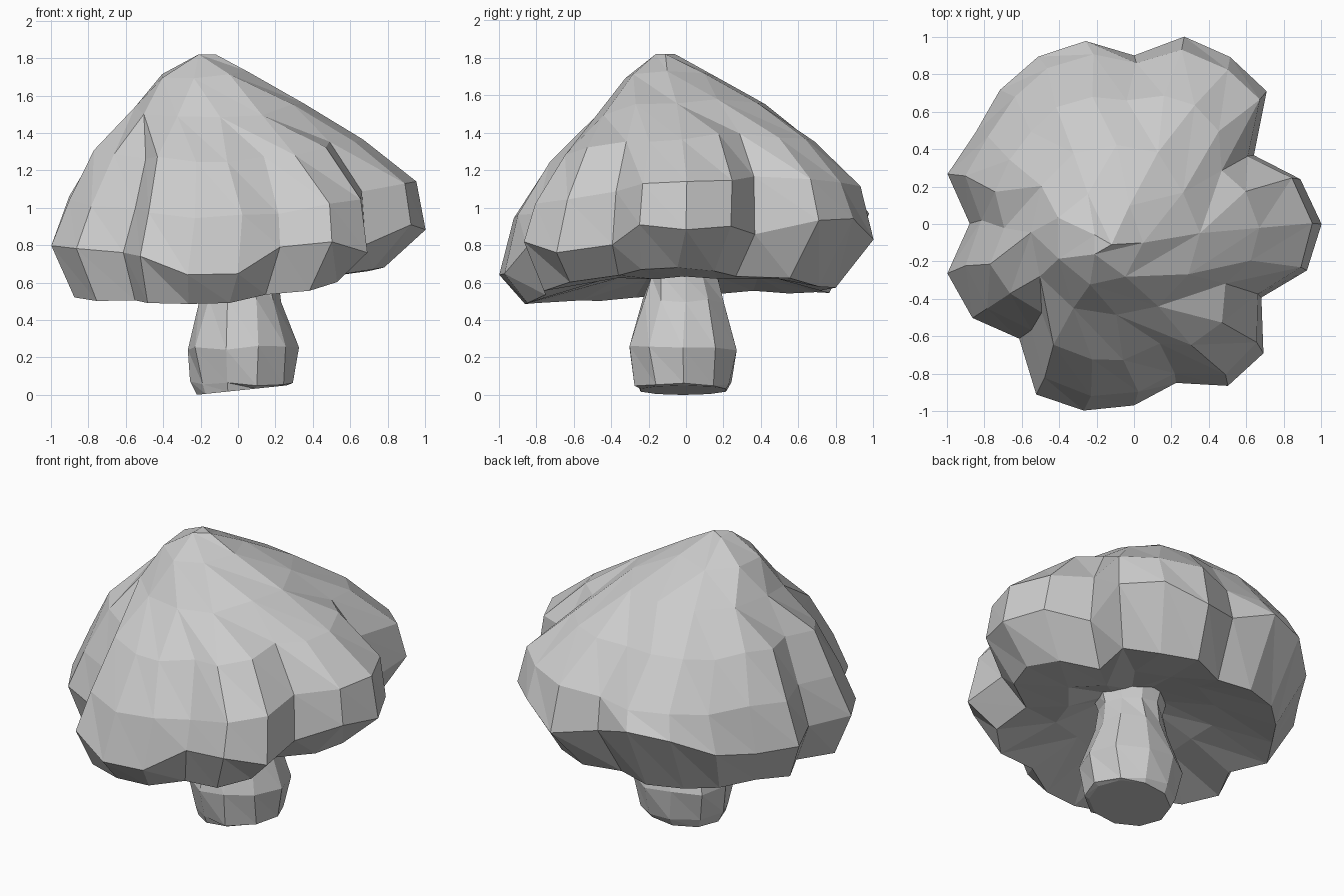
import bpy, bmesh, math, random
from mathutils import Vector

random.seed(4)
default_cube = bpy.data.objects.get("Cube")
if default_cube:
    bpy.data.objects.remove(default_cube, do_unlink=True)

stone = bpy.data.materials.new("pale grey")
stone.use_nodes = True
grey = (0.6, 0.6, 0.6, 1)
stone.diffuse_color = grey
stone.node_tree.nodes["Principled BSDF"].inputs["Base Color"].default_value = grey


def stitch(bm, lower, upper):
    """Triangulate between two closed rings with any number of points."""
    a, b = len(lower), len(upper)
    i = j = 0
    while i < a or j < b:
        if j >= b or (i < a and (i + 1) / a <= (j + 1) / b):
            bm.faces.new((lower[i % a], lower[(i + 1) % a], upper[j % b]))
            i += 1
        else:
            bm.faces.new((lower[i % a], upper[(j + 1) % b], upper[j % b]))
            j += 1


def loft(name, rings):
    """Flat-faced solid through rings, listed bottom to top."""
    bm = bmesh.new()
    loops = [[bm.verts.new(p) for p in ring] for ring in rings]
    for lower, upper in zip(loops, loops[1:]):
        stitch(bm, lower, upper)
    bm.faces.new(list(reversed(loops[0])))
    bm.faces.new(loops[-1])
    bmesh.ops.recalc_face_normals(bm, faces=bm.faces)
    mesh = bpy.data.meshes.new(name)
    bm.to_mesh(mesh)
    bm.free()
    mesh.materials.append(stone)
    ob = bpy.data.objects.new(name, mesh)
    bpy.context.collection.objects.link(ob)
    return ob


def wobble(amount):
    return Vector([random.uniform(-amount, amount) for _ in range(3)])


# Canopy rim at even angles, counter-clockwise from +x: radius and height
OUTLINE = [1, .92, .74, 1, 1.03, 1.035, .9, 1.01, 1.03, 1.01, .98, 1.03,
           .88, 1.03, 1, .87, 1.05, 1.035, .97, .88, 1, .98, .79, .96]
RIM = [.88, .9, .86, .93, .94, .83, .88, .97, .94, .84, .8, .8,
       .8, .8, .78, .76, .74, .64, .65, .79, .82, .76, .8, .91]


def sample(table, angle):
    t = angle / math.tau * len(table)
    k = int(t)
    a, b = table[k % len(table)], table[(k + 1) % len(table)]
    return a + (b - a) * (t - k)


def base_height(a):
    # Lower edge, with the back right lobe hanging a little deeper
    sag = .05 * max(0, math.cos(a - math.pi / 4)) ** 2
    return .58 + .08 * math.cos(a) + .04 * math.sin(a) + .04 * math.cos(2 * a) - sag


TOP = 1.82


def climb(share):
    """Height a given share of the way from the shoulder to the top."""
    def height(a):
        rim = .785 + .06 * math.cos(a) + .09 * math.sin(a) + .055 * math.cos(2 * a)
        return rim + share * (TOP - rim)
    return height


def canopy_ring(count, radius, lobes, height, cx=0, cy=0, jitter=.015):
    ring = []
    for i in range(count):
        a = math.tau * i / count
        r = radius * sample(OUTLINE, a) ** lobes
        p = Vector((cx + r * math.cos(a), cy + r * math.sin(a), height(a)))
        ring.append(p + wobble(jitter))
    return ring


loft("canopy", [
    canopy_ring(8, .15, 0, lambda a: .72),
    canopy_ring(14, .48, 1, lambda a: .63),
    canopy_ring(24, .83, 1, base_height, -.04, -.04, .01),
    canopy_ring(24, 1, 1, lambda a: sample(RIM, a), jitter=.003),
    canopy_ring(24, .93, .95, climb(.27), .015, .01),
    canopy_ring(24, .72, .7, climb(.52), -.045, -.015),
    canopy_ring(12, .465, .25, climb(.72), -.1, -.035),
    canopy_ring(7, .25, 0, climb(.89), -.19, -.09),
    canopy_ring(3, .06, 0, climb(1), -.18, -.11, 0),
])

# Stem: bulbous foot narrowing to a neck, then flaring under the canopy
stem_profile = [(.025, .24), (.06, .265), (.25, .3), (.5, .22), (.64, .19), (.8, .24)]
stem_rings = []
for z, r in stem_profile:
    # The flat sole tilts up to the right
    tilt, jitter = (.025, 0) if z < .05 else (0, .012)
    ring = []
    for i in range(10):
        a = math.tau * i / 10
        p = Vector((.02 + r * math.cos(a), -.015 + r * math.sin(a), z + tilt * math.cos(a)))
        ring.append(p + wobble(jitter))
    stem_rings.append(ring)
loft("stem", stem_rings)
